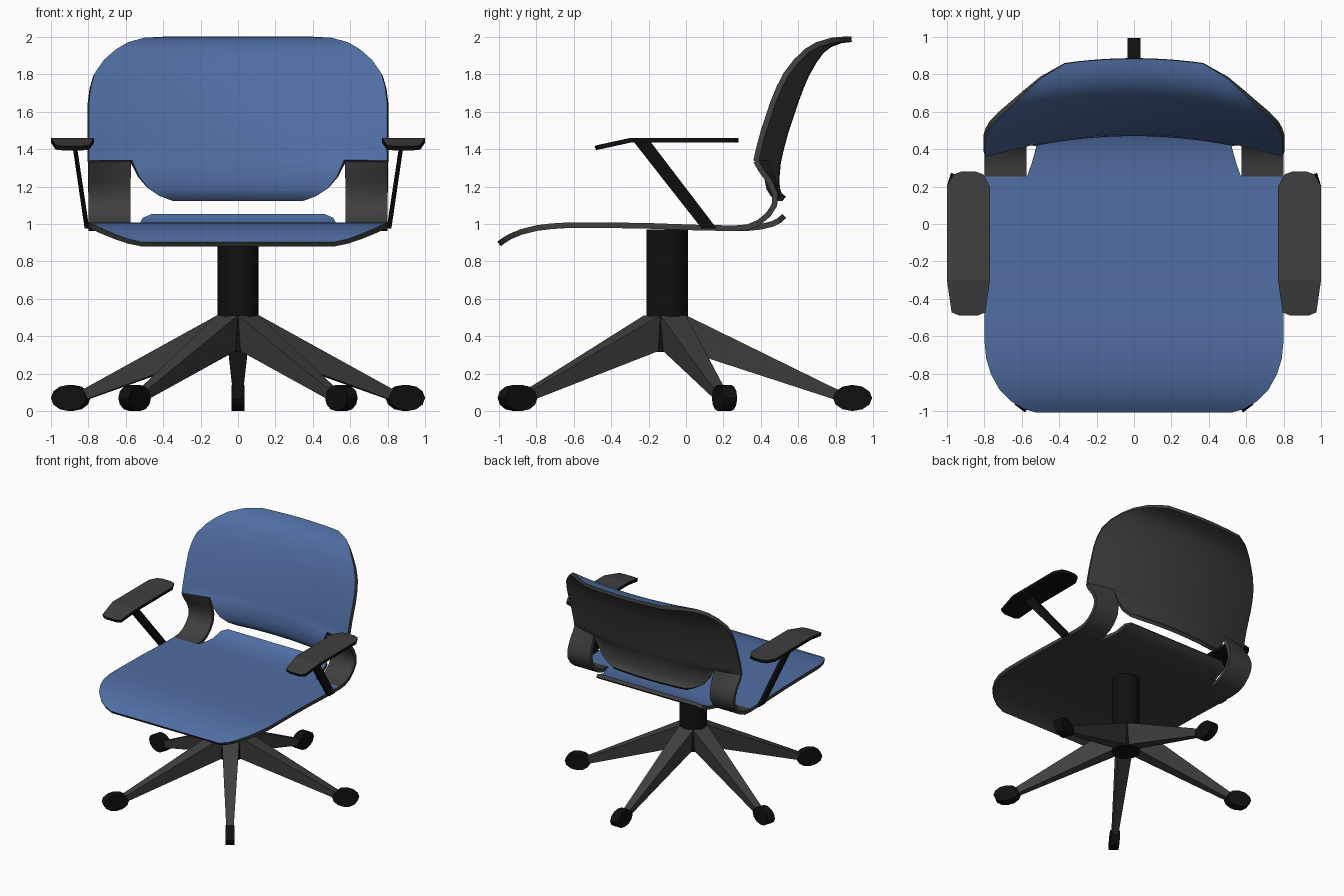
import bpy, bmesh, math

if "Cube" in bpy.data.objects:
    bpy.data.objects.remove(bpy.data.objects["Cube"])


def material(name, rgb):
    m = bpy.data.materials.new(name)
    m.diffuse_color = (*rgb, 1)
    m.use_nodes = True
    m.node_tree.nodes["Principled BSDF"].inputs["Base Color"].default_value = m.diffuse_color
    return m


BLUE = material("blue_fabric", (0.080, 0.155, 0.365))
GRAY = material("dark_gray_plastic", (0.050, 0.050, 0.050))
BLACK = material("black_plastic", (0.005, 0.005, 0.005))


def finish(bm, name, mats, angle, recalc=True, thick=0):
    if recalc:
        bmesh.ops.recalc_face_normals(bm, faces=bm.faces)
    me = bpy.data.meshes.new(name)
    bm.to_mesh(me)
    bm.free()
    for m in mats:
        me.materials.append(m)
    ob = bpy.data.objects.new(name, me)
    bpy.context.collection.objects.link(ob)
    bpy.ops.object.select_all(action='DESELECT')
    ob.select_set(True)
    bpy.context.view_layer.objects.active = ob
    if thick:
        s = ob.modifiers.new("thickness", 'SOLIDIFY')
        s.thickness, s.offset = thick, 0
        s.material_offset = s.material_offset_rim = len(mats) - 1
        bpy.ops.object.modifier_apply(modifier=s.name)
    bpy.ops.object.shade_smooth_by_angle(angle=math.radians(angle))
    return ob


def shell(name, rows, mats, thick, n=16, angle=40):
    """Thin sheet through rows of (y, z, x0, x1, bow); bow pulls the sides forward."""
    bm = bmesh.new()
    grid = []
    for y, z, x0, x1, bow in rows:
        xs = [x0 + (x1 - x0) * i / n for i in range(n + 1)]
        grid.append([bm.verts.new((x, y - bow * (x / 0.8) ** 2, z)) for x in xs])
    for a, b in zip(grid, grid[1:]):
        for i in range(n):
            bm.faces.new((a[i], a[i + 1], b[i + 1], b[i]))
    return finish(bm, name, mats, angle, False, thick)


def loft(name, rings, mat, angle=1):
    """Closed solid skinned between two rings of points."""
    bm = bmesh.new()
    a, b = [[bm.verts.new(p) for p in ring] for ring in rings]
    n = len(a)
    for i in range(n):
        bm.faces.new((a[i], a[(i + 1) % n], b[(i + 1) % n], b[i]))
    bm.faces.new(a)
    bm.faces.new(b)
    return finish(bm, name, [mat], angle)


# Seat: (y, z, half width), rounded front drooping down, narrow tongue at the rear
seat = [(-1, .893, .52), (-.98, .908, .59), (-.94, .933, .66), (-.88, .958, .72),
        (-.8, .978, .765), (-.72, .988, .79), (-.62, .994, .8), (-.45, .994, .8),
        (-.2, .99, .8), (.05, .981, .8), (.258, .977, .8), (.26, .977, .57),
        (.33, .978, .545), (.4, .985, .525), (.46, 1.0, .52), (.5, 1.02, .51), (.525, 1.043, .46)]
shell("seat", [(y, z, -w, w, 0) for y, z, w in seat], [BLUE, GRAY], .03)

# Backrest: (y, z, half width), bowed around the sitter and curling back at the top
back = [(.525, 1.135, .35), (.50, 1.155, .42), (.487, 1.19, .48), (.485, 1.25, .53),
        (.493, 1.334, .57), (.494, 1.336, .8), (.508, 1.4, .8), (.535, 1.5, .8), (.585, 1.65, .8),
        (.615, 1.73, .79), (.645, 1.8, .77), (.685, 1.87, .72), (.725, 1.925, .655),
        (.77, 1.96, .59), (.83, 1.982, .50), (.885, 1.988, .37)]
shell("backrest", [(y, z, -w, w, .12) for y, z, w in back], [BLUE, GRAY], .03)

# Side parts, mirrored
strip = [(.255, .977, 0), (.33, .983, 0), (.39, 1.008, 0), (.44, 1.05, 0), (.472, 1.1, 0),
         (.487, 1.16, .01), (.49, 1.23, .045), (.49, 1.29, .09), (.494, 1.337, .12)]
pad = [(-.485, 1.405, .05), (-.47, 1.41, .09), (-.3, 1.447, .115), (0, 1.447, .115),
       (.2, 1.447, .115), (.265, 1.447, .08), (.28, 1.447, .04)]
for side, s in (("left", -1), ("right", 1)):
    # Curved strip joining the seat to the backrest
    x0, x1 = sorted((s * .575, s * .8))
    shell(side + "_back_support", [(y, z, x0, x1, b) for y, z, b in strip], [GRAY], .03, 4)
    # Armrest pad, gray on top and black beneath
    c = s * .885
    shell(side + "_armrest_pad", [(y, z, c - w, c + w, 0) for y, z, w in pad],
          [GRAY, BLACK], .025, 2, 5)
    # Slanted armrest strut
    low = [(s * .795, .085, .975), (s * .82, .085, .975), (s * .82, .165, .975), (s * .795, .165, .975)]
    top = [(s * .865, -.28, 1.44), (s * .888, -.28, 1.44), (s * .888, -.19, 1.44), (s * .865, -.19, 1.44)]
    loft(side + "_armrest_strut", (low, top), BLACK)

# Column
CY = -.1
column = [[(.11 * math.cos(k * math.tau / 24), CY + .11 * math.sin(k * math.tau / 24), z)
           for k in range(24)] for z in (.315, .97)]
loft("column", column, BLACK, 40)

# Five-legged base with oval feet, slightly narrower across than deep
for i in range(5):
    a = math.radians(90 + 72 * i)

    def place(r, t, z):
        return (.95 * (r * math.cos(a) - t * math.sin(a)),
                CY + r * math.sin(a) + t * math.cos(a), z)

    inner = [place(.1, -.055, .32), place(.1, .055, .32), place(.1, .073, .512), place(.1, -.073, .512)]
    outer = [place(.93, -.022, .05), place(.93, .022, .05), place(.93, .03, .105), place(.93, -.03, .105)]
    loft(f"base_leg_{i + 1}", (inner, outer), GRAY)
    wheel = [[place(.99 + .105 * math.cos(k * math.tau / 12), t, .07 + .07 * math.sin(k * math.tau / 12))
              for k in range(12)] for t in (-.037, .037)]
    loft(f"caster_{i + 1}", wheel, BLACK, 35)
